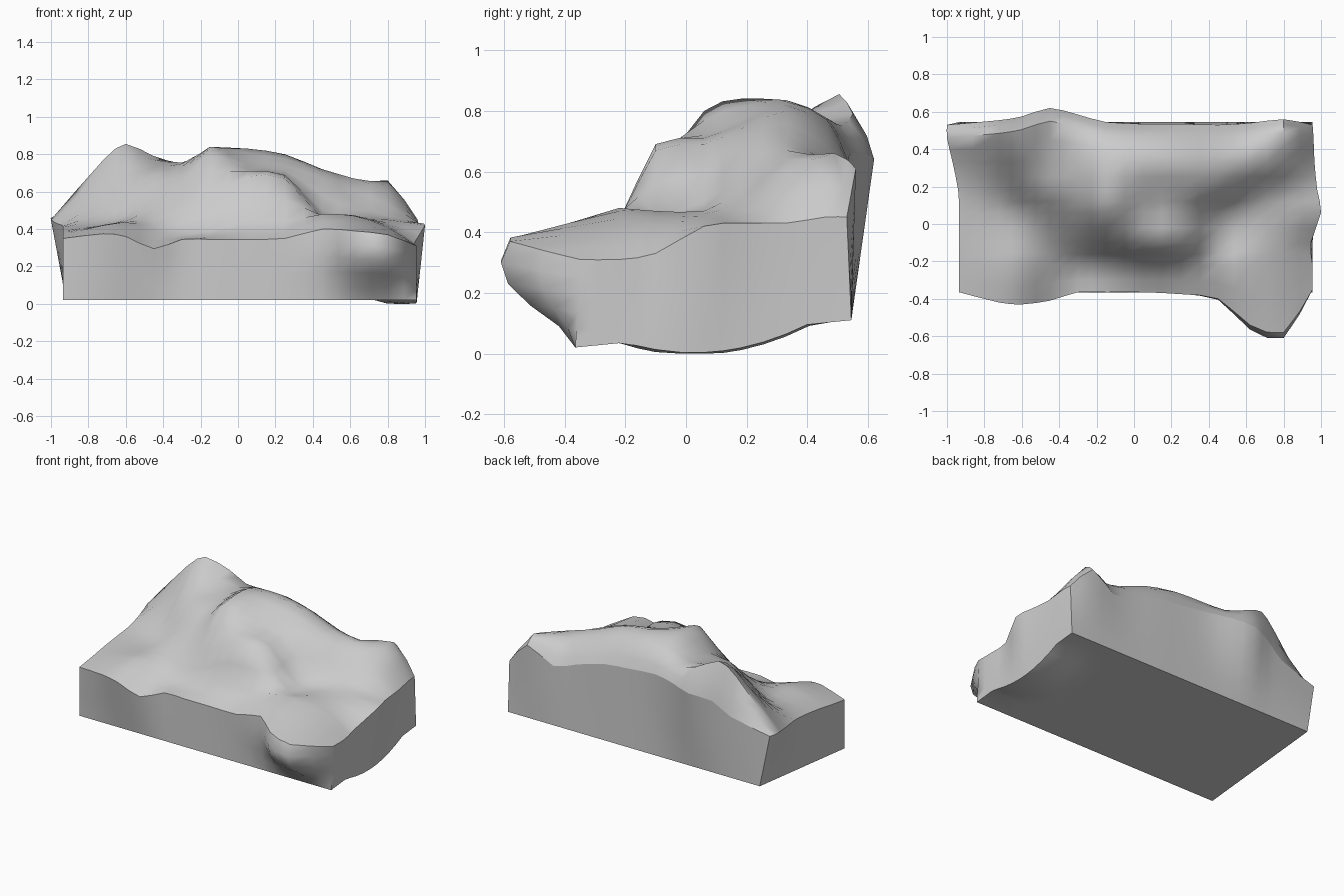
import bpy, bmesh, math
from mathutils import Vector

if "Cube" in bpy.data.objects:
    bpy.data.objects.remove(bpy.data.objects["Cube"])

# Control net: columns along x, rows from front to back
COLS = [-.95, -.72, -.6, -.45, -.3, -.15, .05, .25, .45, .62, .8, .96]
ROWS = [0, -.22, -.1, .06, .18, .33, 0, 0]
LEFT = [-.935, -.935, -.935, -.935, -.94, -.97, -1, -1]
RIGHT = [.955, .955, .945, 1.0, .98, .965, .96, .955]
FRONT = [-.365, -.42, -.43, -.41, -.365, -.365, -.365, -.375, -.40, -.54, -.58, -.35]
BACK = [.53, .555, .575, .62, .585, .545, .535, .535, .53, .54, .56, .53]
HEIGHT = [
    [.35, .375, .36, .295, .345, .345, .345, .35, .40, .39, .37, .31],
    [.37, .42, .43, .39, .37, .39, .44, .44, .48, .47, .41, .31],
    [.39, .42, .44, .45, .50, .58, .68, .67, .46, .47, .42, .33],
    [.41, .43, .47, .58, .65, .80, .72, .69, .50, .47, .45, .42],
    [.42, .49, .59, .69, .71, .84, .77, .74, .67, .54, .47, .43],
    [.43, .63, .73, .73, .75, .83, .83, .80, .72, .67, .60, .43],
    [.45, .77, .855, .79, .75, .77, .77, .72, .65, .62, .66, .45],
    [.46, .53, .61, .64, .66, .66, .64, .62, .56, .51, .61, .45],
]
BULGE = [0, .25, .7, 1.03, 1.14, 1]   # front right wall profile, bottom to top
STEPS = len(BULGE) - 1
SUB = 2


def refine(pts):
    """Catmull-Rom refinement of a row of vectors (softened)."""
    out = []
    for i in range(len(pts) - 1):
        a, b = pts[i], pts[i + 1]
        p = pts[i - 1] if i else a
        q = pts[i + 2] if i + 2 < len(pts) else b
        ta, tb = (b - p) * .4, (q - a) * .4
        for s in range(SUB):
            t = s / SUB
            out.append(a * (2*t**3 - 3*t*t + 1) + ta * (t**3 - 2*t*t + t)
                       + b * (3*t*t - 2*t**3) + tb * (t**3 - t*t))
    out.append(pts[-1].copy())
    return out


def refine_net(net):
    wide = [refine(r) for r in net]
    return [list(r) for r in zip(*[refine(list(c)) for c in zip(*wide)])]


def underside(x, y):
    """Tilted flat base with a low belly on the right."""
    plane = .02 + (y + .365) / .91 * .09
    d = ((x - .87) / .24) ** 2 + ((y - .1) / .32) ** 2
    return max(0, plane - .068 * max(0, 1 - d))


net = []
last = len(ROWS) - 1
for j, hs in enumerate(HEIGHT):
    row = []
    for i, h in enumerate(hs):
        x = LEFT[j] if i == 0 else RIGHT[j] if i == len(hs) - 1 else COLS[i]
        y = {0: FRONT[i], last - 1: BACK[i] - .07, last: BACK[i]}.get(j, ROWS[j])
        row.append(Vector((x, y, h)))
    net.append(row)
top = refine_net(net)
nj, ni = len(top), len(top[0])


def base_point(i, j):
    p = top[j][i]
    x = -.935 if i == 0 else .955 if i == ni - 1 else p.x
    y = -.365 if j == 0 else .545 if j == nj - 1 else max(-.36, min(.54, p.y))
    return Vector((x, y, underside(x, y)))


# Rock ledge: top terrain, base and side walls
bm = bmesh.new()
tv = [[bm.verts.new(p) for p in r] for r in top]
bv = [[bm.verts.new(base_point(i, j)) for i in range(ni)] for j in range(nj)]
for j in range(nj - 1):
    for i in range(ni - 1):
        bm.faces.new((tv[j][i], tv[j][i+1], tv[j+1][i+1], tv[j+1][i]))
        bm.faces.new((bv[j][i], bv[j+1][i], bv[j+1][i+1], bv[j][i+1]))

loop = ([(i, 0) for i in range(ni - 1)] + [(ni - 1, j) for j in range(nj - 1)]
        + [(i, nj - 1) for i in range(ni - 1, 0, -1)] + [(0, j) for j in range(nj - 1, 0, -1)])
walls = []
for i, j in loop:
    a, b = bv[j][i].co, tv[j][i].co
    column = [bv[j][i]]
    for k in range(1, STEPS):
        p = a.lerp(b, k / STEPS)
        if j == 0 and a.x > .3:
            p.y = a.y + (b.y - a.y) * BULGE[k]
        column.append(bm.verts.new(p))
    walls.append(column + [tv[j][i]])
for n, c in enumerate(walls):
    d = walls[(n + 1) % len(walls)]
    for k in range(STEPS):
        bm.faces.new((c[k], d[k], d[k+1], c[k+1]))
    # Crisp rim between terrain and walls
    bm.edges.get((c[-1], d[-1])).smooth = False
bmesh.ops.recalc_face_normals(bm, faces=bm.faces)

mesh = bpy.data.meshes.new("rock_ledge")
bm.to_mesh(mesh)
bm.free()
rock = bpy.data.objects.new("rock_ledge", mesh)
bpy.context.collection.objects.link(rock)
bpy.context.view_layer.objects.active = rock
rock.select_set(True)
bpy.ops.object.shade_smooth_by_angle(angle=math.radians(55), keep_sharp_edges=True)
